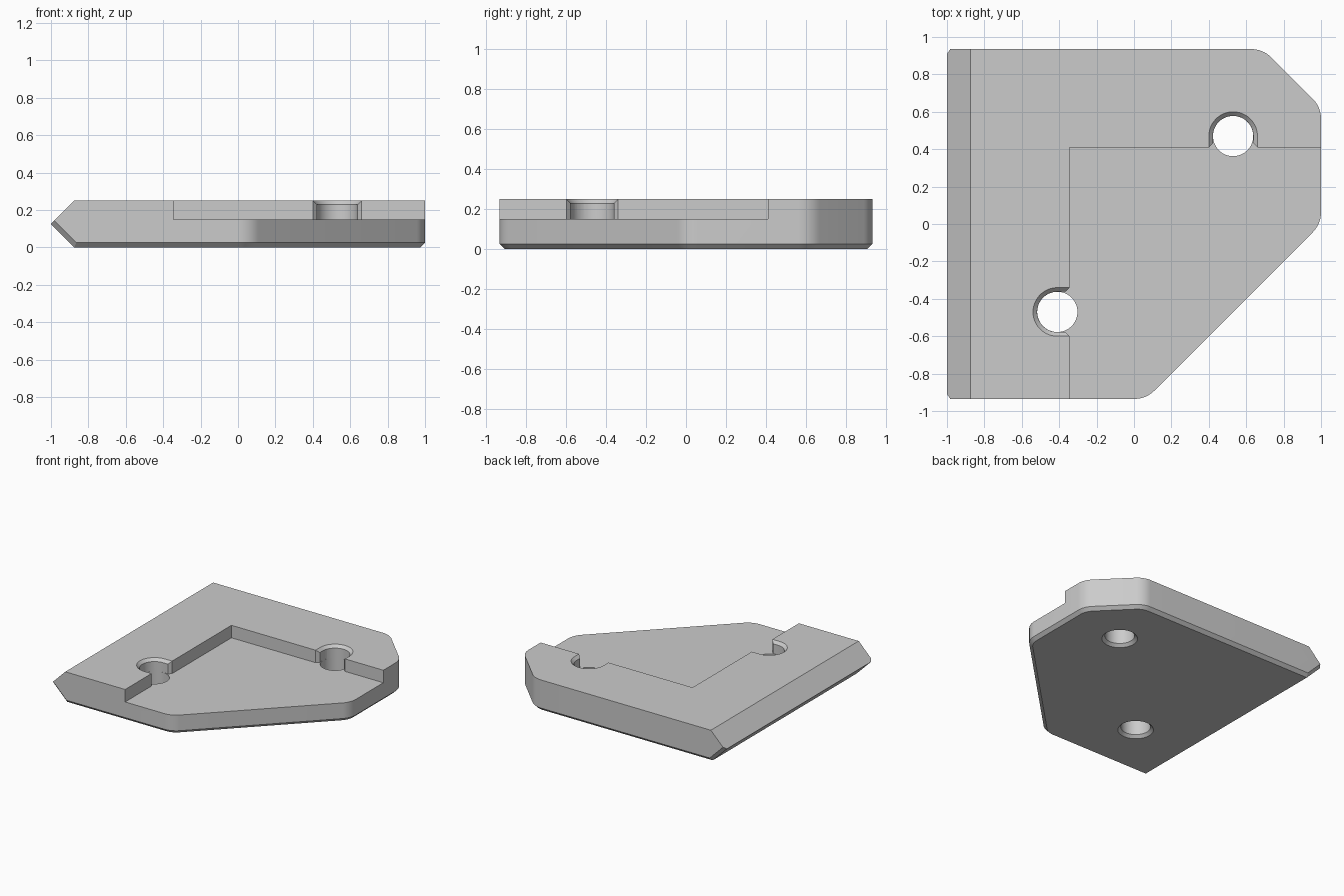
import bpy, bmesh, math
from mathutils import Vector

if "Cube" in bpy.data.objects:
    bpy.data.objects.remove(bpy.data.objects["Cube"])

HEIGHT, FLOOR, CHAMFER = 0.25, 0.15, 0.025
HALF_Y = 0.935
HOLE_R, RIM = 0.108, 0.022
EDGE_X, EDGE_Y = -0.345, 0.41
DEPTH = 0.065                       # hole centre behind the pocket wall

grey = bpy.data.materials.new("plain grey")
grey.use_nodes = True
COLOUR = (0.6, 0.6, 0.6, 1)
grey.diffuse_color = COLOUR
grey.node_tree.nodes["Principled BSDF"].inputs["Base Color"].default_value = COLOUR


def to_object(bm, name):
    bmesh.ops.recalc_face_normals(bm, faces=bm.faces)
    mesh = bpy.data.meshes.new(name)
    bm.to_mesh(mesh)
    bm.free()
    mesh.materials.append(grey)
    obj = bpy.data.objects.new(name, mesh)
    bpy.context.collection.objects.link(obj)
    return obj


def loft(layers):
    """Closed solid through rings given as (2D points, z)."""
    bm = bmesh.new()
    rings = [[bm.verts.new((x, y, z)) for x, y in pts] for pts, z in layers]
    n = len(rings[0])
    for low, high in zip(rings, rings[1:]):
        for i in range(n):
            j = (i + 1) % n
            bm.faces.new((low[i], low[j], high[j], high[i]))
    bm.faces.new(rings[0][::-1])
    bm.faces.new(rings[-1])
    return bm


def fillet(corner, before, after, radius=0.15, steps=8):
    """Arc points rounding one corner of an outline."""
    c = Vector(corner)
    a, b = (Vector(before) - c).normalized(), (Vector(after) - c).normalized()
    half = a.angle(b) / 2
    centre = c + (a + b).normalized() * radius / math.sin(half)
    start = c + a * radius / math.tan(half) - centre
    end = c + b * radius / math.tan(half) - centre
    return [tuple(centre + start.lerp(end, k / steps).normalized() * radius)
            for k in range(steps + 1)]


def arc(cx, cy, r, start, end, steps):
    return [(cx + r * math.cos(math.radians(start + (end - start) * k / steps)),
             cy + r * math.sin(math.radians(start + (end - start) * k / steps)))
            for k in range(steps + 1)]


# Plate outline, counter-clockwise, with the right-hand corners rounded
corners = [(-1, -HALF_Y), (0.065, -HALF_Y), (1, 0), (1, 0.625),
           (0.69, HALF_Y), (-1, HALF_Y)]
outline = [corners[0]]
for i in range(1, 5):
    outline += fillet(corners[i], corners[i - 1], corners[i + 1])
outline.append(corners[5])
bm = loft([(outline, 0), (outline, HEIGHT)])


def shave(point, normal):
    """Slice off everything beyond a plane and cap the cut."""
    geom = bm.verts[:] + bm.edges[:] + bm.faces[:]
    cut = bmesh.ops.bisect_plane(bm, geom=geom, plane_co=point, plane_no=normal,
                                 dist=1e-6, clear_outer=True)["geom_cut"]
    edges = [e for e in cut if isinstance(e, bmesh.types.BMEdge) and e.is_boundary]
    if edges:
        bmesh.ops.contextual_create(bm, geom=edges)


# Wedge along the left side, then the lower chamfers
slope = Vector((-1, 0, -1)).normalized()
tip = Vector((-1, 0, HEIGHT / 2))
shave(tip, Vector((-1, 0, 1)))
shave(tip, slope)
for p, q in zip(outline, outline[1:]):
    out = Vector((q[1] - p[1], p[0] - q[0], 0)).normalized()
    shave(Vector((*p, CHAMFER)), out + Vector((0, 0, -1)))
for side in (-1, 1):
    shave(tip + Vector((0, side * HALF_Y, 0)) - slope * CHAMFER,
          Vector((0, side, 0)) + slope)
bmesh.ops.remove_doubles(bm, verts=bm.verts, dist=1e-5)
plate = to_object(bm, "corner_plate")

# The two holes sit in the pocket walls: centre and direction of the open mouth
holes = [((0.53, EDGE_Y + DEPTH - 0.005), -90), ((EDGE_X - DEPTH, -0.47), 0)]


def u_shape(centre, mouth, r, reach):
    """Half-round slot open toward the mouth direction."""
    d = Vector((math.cos(math.radians(mouth)), math.sin(math.radians(mouth)))) * reach
    pts = arc(*centre, r, mouth + 90, mouth + 270, 24)
    first, last = Vector(pts[0]) + d, Vector(pts[-1]) + d
    return [tuple(first)] + pts + [tuple(last)]


# Pocket outline running along both walls, including the flared hole mouths
(bx, by), _ = holes[0]
(lx, ly), _ = holes[1]
wide = HOLE_R + RIM
slot_b = u_shape(*holes[0], HOLE_R, by - EDGE_Y - RIM)
slot_l = u_shape(*holes[1], HOLE_R, EDGE_X - lx - RIM)
pocket = ([(1.2, -1.2), (1.2, EDGE_Y), (bx + wide, EDGE_Y)] + slot_b
          + [(bx - wide, EDGE_Y), (EDGE_X, EDGE_Y), (EDGE_X, ly + wide)] + slot_l
          + [(EDGE_X, ly - wide), (EDGE_X, -1.2)])
cutters = [to_object(loft([(pocket, FLOOR), (pocket, HEIGHT + 0.1)]), "pocket_cutter")]

for centre, mouth in holes:
    # Through hole with a countersink underneath
    bore = HOLE_R - 0.0004
    rings = [(arc(*centre, r, 0, 360 - 7.5, 47), z)
             for r, z in ((wide + 0.02, -0.02), (bore, RIM), (bore, FLOOR + 0.02))]
    cutters.append(to_object(loft(rings), "hole_cutter"))
    # Chamfer around the upper rim of the slot
    rings = [(u_shape(centre, mouth, wide + s, DEPTH + 0.03), HEIGHT + s)
             for s in (-RIM - 0.01, 0.02)]
    cutters.append(to_object(loft(rings), "rim_cutter"))

bpy.context.view_layer.objects.active = plate
plate.select_set(True)
for cutter in cutters:
    cutter.hide_render = True
    mod = plate.modifiers.new(cutter.name, "BOOLEAN")
    mod.operation, mod.solver, mod.object = "DIFFERENCE", "EXACT", cutter
    bpy.ops.object.modifier_apply(modifier=mod.name)
for cutter in cutters:
    bpy.data.objects.remove(cutter)

bpy.ops.object.select_all(action="DESELECT")
plate.select_set(True)
bpy.ops.object.shade_smooth_by_angle(angle=math.radians(25))
